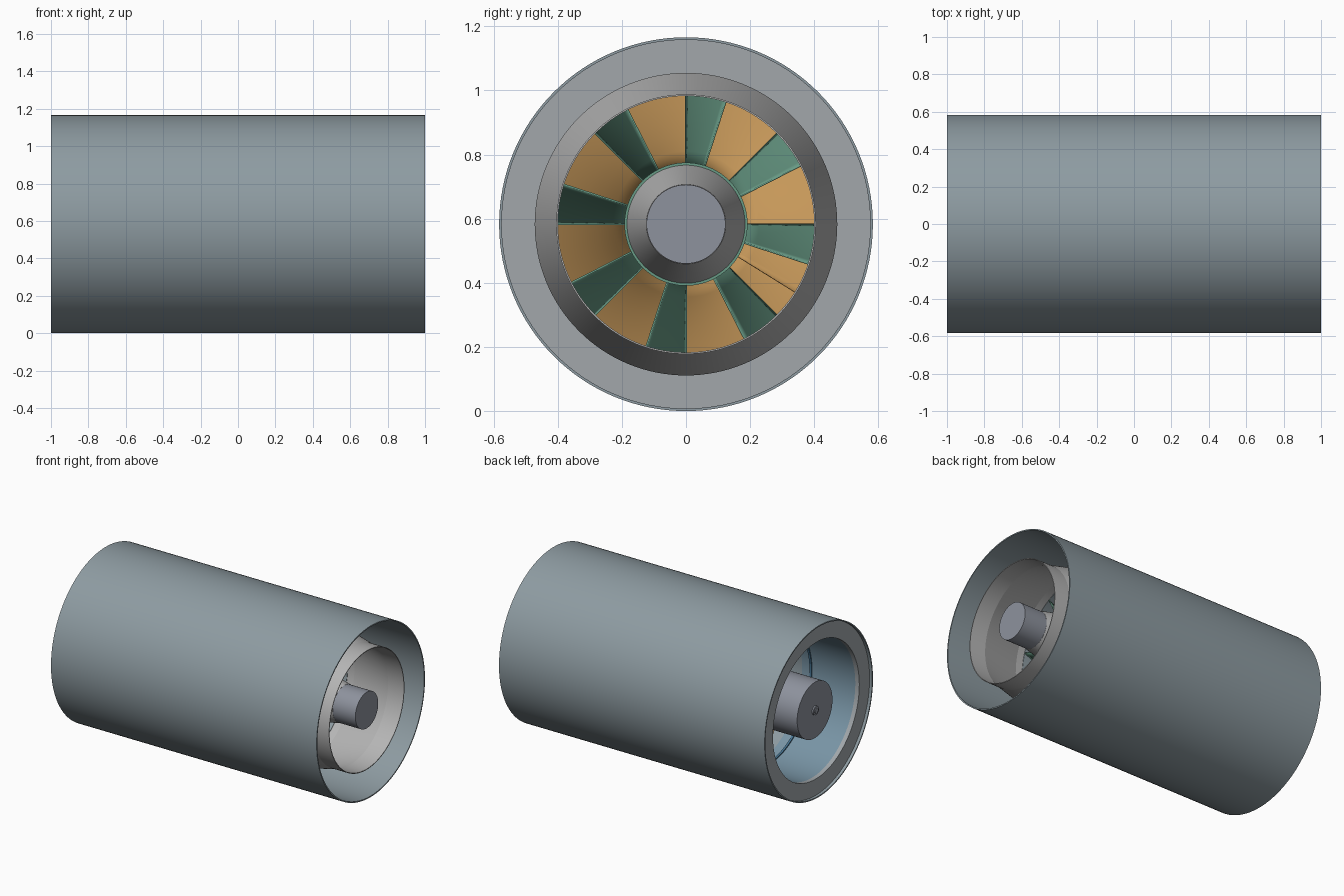
import bpy, bmesh, math

if "Cube" in bpy.data.objects:
    bpy.data.objects.remove(bpy.data.objects["Cube"])

R = 0.583          # outer radius, also the height of the axis
SEG = 128


def material(name, rgb):
    m = bpy.data.materials.new(name)
    m.diffuse_color = (*rgb, 1)
    m.use_nodes = True
    m.node_tree.nodes["Principled BSDF"].inputs["Base Color"].default_value = m.diffuse_color
    return m


def finish(bm, name, mat=None):
    bmesh.ops.remove_doubles(bm, verts=bm.verts, dist=1e-5)
    bmesh.ops.recalc_face_normals(bm, faces=bm.faces)
    me = bpy.data.meshes.new(name)
    bm.to_mesh(me)
    bm.free()
    ob = bpy.data.objects.new(name, me)
    ob.location.z = R
    bpy.context.collection.objects.link(ob)
    if mat:
        me.materials.append(mat)
    bpy.ops.object.select_all(action='DESELECT')
    bpy.context.view_layer.objects.active = ob
    ob.select_set(True)
    bpy.ops.object.shade_smooth_by_angle(angle=math.radians(10))
    return ob


def lathe(name, profile, mat=None, closed=True):
    """Spin (x, radius) points about the x axis."""
    bm = bmesh.new()
    rings = []
    for x, r in profile:
        if r == 0:
            rings.append([bm.verts.new((x, 0, 0))] * SEG)
        else:
            rings.append([bm.verts.new((x, r * math.cos(2 * math.pi * i / SEG),
                                        r * math.sin(2 * math.pi * i / SEG))) for i in range(SEG)])
    pairs = list(zip(rings, rings[1:])) + ([(rings[-1], rings[0])] if closed else [])
    for a, b in pairs:
        for i in range(SEG):
            j = (i + 1) % SEG
            bm.faces.new(list(dict.fromkeys((a[i], a[j], b[j], b[i]))))
    return finish(bm, name, mat)


def tube(name, x0, x1, r0, r1, mat=None):
    return lathe(name, [(x0, r0), (x1, r0), (x1, r1), (x0, r1)], mat)


def rod(name, x0, x1, r0, r1, mat=None):
    """Solid round bar or cone frustum."""
    return lathe(name, [(x0, 0), (x0, r0), (x1, r1), (x1, 0)], mat, closed=False)


def blades(name, count, x0, x1, r0, r1, start, sweep, steps, mat):
    """Helical blades, turning by sweep degrees from x0 to x1."""
    bm = bmesh.new()
    for k in range(count):
        rows = []
        for i in range(steps + 1):
            t = i / steps
            a = math.radians(start + 360 * k / count + sweep * t)
            x = x0 + (x1 - x0) * t
            rows.append([bm.verts.new((x, r * math.cos(a), r * math.sin(a)))
                         for r in (r0 + (r1 - r0) * j / 6 for j in range(7))])
        for a, b in zip(rows, rows[1:]):
            for j in range(6):
                bm.faces.new((a[j], a[j + 1], b[j + 1], b[j]))
    ob = finish(bm, name, mat)
    mod = ob.modifiers.new("thickness", 'SOLIDIFY')
    mod.thickness = 0.005
    mod.offset = 0
    return ob


steel = material("shell_steel", (0.27, 0.33, 0.36))
flange = material("flange_grey", (0.36, 0.39, 0.41))
grey = material("nozzle_grey", (0.47, 0.47, 0.47))
dark = material("shaft_steel", (0.27, 0.29, 0.34))
blue = material("duct_blue", (0.19, 0.30, 0.38))
ring_blue = material("ring_blue", (0.06, 0.17, 0.28))
bronze = material("rotor_bronze", (0.56, 0.31, 0.10))
green = material("stator_green", (0.14, 0.33, 0.24))

# Outer shell and the end ring that joins it to the inlet
tube("outer_shell", -1.0, 1.0, 0.575, R, steel)
tube("inlet_end_ring", -0.98, -0.95, 0.464, 0.576, flange)

# Inner duct and wear ring
tube("inlet_duct", -0.95, -0.55, 0.464, 0.472, blue)
tube("pump_casing", -0.55, 0.5, 0.464, 0.472, steel)
tube("wear_ring", -0.625, -0.61, 0.457, 0.466, ring_blue)

# Outlet nozzle: cone narrowing to a straight lip
outer = [(0.5, 0.472), (0.55, 0.472), (0.85, 0.405), (0.97, 0.405)]
lathe("outlet_nozzle", outer + [(x, r - 0.005) for x, r in reversed(outer)], grey)

# Hub: inlet shaft housing, rotor hub, stator hub, tail cone and shaft
rod("inlet_hub", -0.97, -0.5, 0.19, 0.19, dark)
rod("shaft_boss", -0.98, -0.965, 0.03, 0.03, dark)
rod("shaft_boss_tip", -0.985, -0.975, 0.018, 0.018, dark)
rod("rotor_hub", -0.5, 0.03, 0.188, 0.188, bronze)
rod("stator_hub", 0.03, 0.52, 0.192, 0.192, green)
rod("tail_cone", 0.52, 0.80, 0.184, 0.124, grey)
rod("tail_shaft", 0.79, 0.97, 0.123, 0.123, dark)

# Rotor blades and stator vanes
blades("rotor_blades", 3, -0.48, 0.0, 0.18, 0.464, -32 + 150, -150, 48, bronze)
blades("stator_vanes", 8, 0.06, 0.5, 0.18, 0.466, 90, -18, 12, green)
